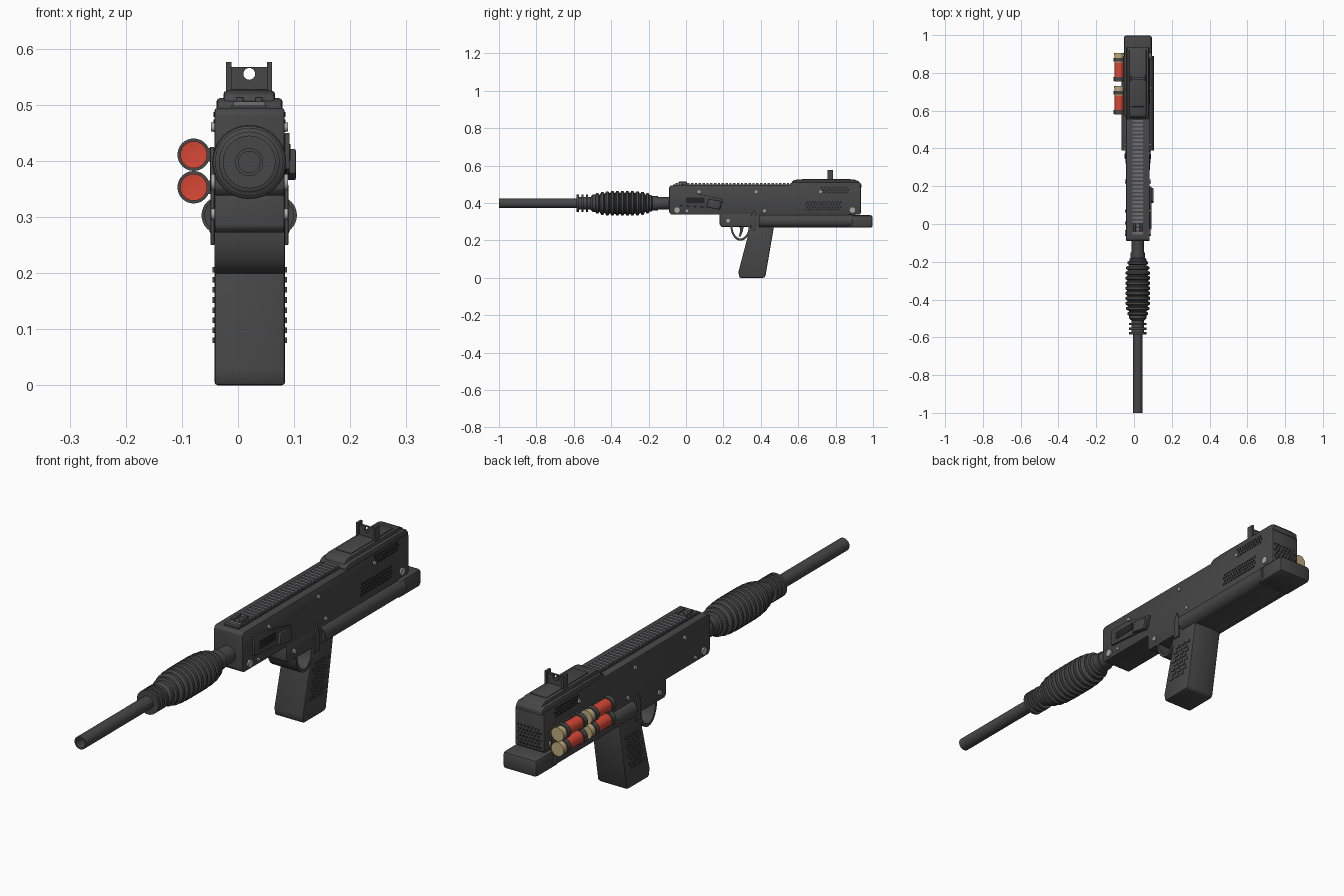
import bpy, bmesh, math
from mathutils import Matrix, Vector

cube = bpy.data.objects.get("Cube")
if cube:
    bpy.data.objects.remove(cube)


def material(name, r, g, b):
    m = bpy.data.materials.new(name)
    m.use_nodes = True
    m.diffuse_color = (r, g, b, 1)
    m.node_tree.nodes["Principled BSDF"].inputs["Base Color"].default_value = (r, g, b, 1)
    return m


GREY = material("gunmetal grey", .063, .063, .063)
BLACK = material("vent black", .018, .018, .018)
RAIL = material("rail grey", .16, .16, .17)
STEEL = material("screw steel", .4, .4, .4)
RED = material("shell red", .68, .065, .035)
TAN = material("shell tan", .52, .4, .2)

CX = 0.02            # centre plane of the gun
L, R = -.042, .083   # side faces


def finish(name, bm, mat, bevel=0):
    bmesh.ops.recalc_face_normals(bm, faces=bm.faces)
    if bevel:
        sharp = [e for e in bm.edges if e.calc_face_angle(0) > .6]
        bmesh.ops.bevel(bm, geom=sharp, offset=bevel, segments=2, profile=.5,
                        affect='EDGES', clamp_overlap=True)
    me = bpy.data.meshes.new(name)
    bm.to_mesh(me)
    bm.free()
    me.materials.append(mat)
    me.shade_smooth()
    me.set_sharp_from_angle(angle=math.radians(35))
    ob = bpy.data.objects.new(name, me)
    bpy.context.collection.objects.link(ob)
    return ob


def prism(name, pts, x0, x1, mat=GREY, bevel=0):
    """Side profile of (y, z) points extruded from x0 to x1."""
    bm = bmesh.new()
    face = bm.faces.new([bm.verts.new((x0, y, z)) for y, z in pts])
    out = bmesh.ops.extrude_face_region(bm, geom=[face])
    moved = [v for v in out["geom"] if isinstance(v, bmesh.types.BMVert)]
    bmesh.ops.translate(bm, verts=moved, vec=(x1 - x0, 0, 0))
    return finish(name, bm, mat, bevel)


def add_box(bm, x0, x1, y0, y1, z0, z1):
    mat = (Matrix.Translation(((x0 + x1) / 2, (y0 + y1) / 2, (z0 + z1) / 2))
           @ Matrix.Diagonal((x1 - x0, y1 - y0, z1 - z0, 1)))
    bmesh.ops.create_cube(bm, size=1, matrix=mat)


def box(name, *dims, mat=GREY, bevel=0):
    bm = bmesh.new()
    add_box(bm, *dims)
    return finish(name, bm, mat, bevel)


def lathe(name, profile, x, z, mat=GREY, seg=32):
    """Profile of (y, radius) points turned about a line along y."""
    bm = bmesh.new()
    vs = [bm.verts.new((x + r, y, z)) for y, r in profile]
    edges = [bm.edges.new(p) for p in zip(vs, vs[1:])]
    bmesh.ops.spin(bm, geom=vs + edges, cent=(x, 0, z), axis=(0, 1, 0),
                   angle=math.tau, steps=seg, use_duplicate=False)
    bmesh.ops.remove_doubles(bm, verts=bm.verts, dist=1e-5)
    return finish(name, bm, mat)


def add_disc(bm, pos, r, depth, axis, seg):
    rot = Vector((0, 0, 1)).rotation_difference(Vector(axis)).to_matrix().to_4x4()
    bmesh.ops.create_cone(bm, cap_ends=True, segments=seg, radius1=r, radius2=r,
                          depth=depth, matrix=Matrix.Translation(pos) @ rot)


# Barrel, collars and neck
BZ = .398
lathe("barrel", [(-.95, 0), (-.95, .019), (-1, .019), (-1, .025), (-.1, .025), (-.1, 0)], CX, BZ)
lathe("neck", [(-.21, 0), (-.21, .045), (-.185, .045), (-.18, .038), (-.15, .038),
               (-.15, .033), (-.08, .033), (-.08, 0)], CX, BZ)
for i, y in enumerate((-.585, -.56, -.535)):
    lathe(f"collar_{i + 1}", [(y, .024), (y, .047), (y + .012, .047), (y + .012, .024)], CX, BZ)
lathe("collar_sleeve", [(-.58, 0), (-.58, .034), (-.51, .034), (-.5, .046), (-.47, .046), (-.47, 0)], CX, BZ)

# Ribbed fore grip
RIBS, Y0, PITCH = 11, -.485, .0268
profile = [(Y0, 0)]
for i in range(RIBS):
    y = Y0 + i * PITCH
    r = .066 - .012 * abs(i / (RIBS - 1) * 2 - 1) ** 4
    profile += [(y, r - .01), (y + .005, r), (y + .017, r), (y + .022, r - .01)]
profile.append((profile[-1][0], 0))
lathe("fore_grip", profile, CX, BZ)

# Receiver and stepped rear cover
prism("receiver", [(-.09, .35), (-.08, .338), (.93, .338), (.935, .345), (.935, .488),
                   (.925, .494), (-.08, .494), (-.09, .485)], L, R, bevel=.005)
prism("cover_base", [(.555, .48), (.555, .503), (.575, .512), (.925, .512), (.938, .5), (.938, .48)],
      L + .004, R - .004, bevel=.006)
prism("cover_top", [(.56, .5), (.57, .519), (.59, .525), (.9, .525), (.925, .515), (.93, .5)],
      -.026, .066, bevel=.006)
box("cover_panel", -.014, .054, .62, .88, .52, .528, bevel=.003)

# Toothed top rail
box("rail_base", -.012, .052, -.07, .56, .492, .499)
bm = bmesh.new()
for i in range(30):
    y = -.055 + i * .0205
    add_box(bm, -.008, .048, y, y + .012, .495, .506)
finish("rail_teeth", bm, RAIL)
for i, x in enumerate((-.004, .03)):
    box(f"front_sight_{i + 1}", x, x + .014, -.04, .005, .5, .514, bevel=.003)

# Rear sight with a round peep hole
sight = box("rear_sight", -.012, .052, .765, .775, .52, .567)
bm = bmesh.new()
add_disc(bm, (CX, .77, .555), .0105, .1, (0, 1, 0), 24)
cutter = finish("sight_cutter", bm, GREY)
mod = sight.modifiers.new("peep_hole", 'BOOLEAN')
mod.operation, mod.object = 'DIFFERENCE', cutter
bpy.context.view_layer.objects.active = sight
bpy.ops.object.modifier_apply(modifier=mod.name)
bpy.data.objects.remove(cutter)
for side, x in (("right", -.021), ("left", .052)):
    box(f"{side}_sight_wing", x, x + .009, .757, .785, .52, .576)

# Lower frame, side tubes and butt
prism("lower_frame", [(.18, .345), (.18, .282), (.19, .272), (.87, .272), (.87, .345)], L, R, bevel=.004)
for side, x in (("right", -.031), ("left", .071)):
    lathe(f"{side}_tube", [(.4, 0), (.4, .028), (.39, .028), (.39, .034), (.89, .034), (.89, 0)], x, .303)
box("butt", -.053, .094, .855, .998, .268, .335, bevel=.012)

# Pistol grip with raised bumps
prism("grip", [(.28, .03), (.286, 0), (.418, 0), (.425, .01), (.472, .285), (.335, .285), (.33, .22)],
      L, R + .001, bevel=.006)
bm = bmesh.new()
for row in range(8):
    z = .075 + row * .018
    for col in range(3):
        y = .35 + .2 * z + (col - 1) * .03 + (row % 2) * .012 - .006
        for x in (L, R):
            add_box(bm, x - .003, x + .004, y - .01, y + .01, z, z + .01)
finish("grip_bumps", bm, GREY)

# Trigger guard strip and trigger
arc = [math.pi + i * math.pi / 14 for i in range(15)]
prism("trigger_guard", [(.292 + .054 * math.cos(a), .278 + .08 * math.sin(a)) for a in arc]
      + [(.292 + .044 * math.cos(a), .278 + .068 * math.sin(a)) for a in reversed(arc)], L, R)
prism("trigger", [(.285, .28), (.29, .25), (.282, .222), (.292, .22), (.304, .25), (.31, .28)],
      CX - .015, CX + .015)
for side, x in (("right", L - .007), ("left", R)):
    prism(f"{side}_selector", [(.345, .25), (.375, .25), (.375, .33), (.362, .36), (.348, .33)],
          x, x + .007, bevel=.002)

# Side port panel and its handle on the left
prism("port_panel", [(-.03, .385), (.185, .37), (.2, .42), (.06, .45), (-.03, .45)], R, R + .009, bevel=.002)
box("port_recess", R, R + .0105, 0, .1, .4, .43, mat=BLACK)
box("port_slide", R, R + .009, .01, .095, .403, .42)
prism("port_handle", [(.11, .377), (.18, .365), (.19, .41), (.12, .422)], R, R + .02, bevel=.003)

# Screws on both sides
bm = bmesh.new()
for y, z, r in ((-.048, .362, .015), (.89, .362, .015), (.07, .46, .008), (.375, .46, .008),
                (.42, .358, .008), (.72, .46, .008), (.005, .358, .007), (.225, .305, .01)):
    for x in (L, R):
        add_disc(bm, (x, y, z), r, .012, (1, 0, 0), 12)
finish("screws", bm, STEEL)

# Staggered vent holes on the sides and the back
bm = bmesh.new()
for y0, z0, cols, rows in ((.64, .365, 13, 4), (.725, .456, 10, 3)):
    for i in range(cols):
        for j in range(rows):
            y = y0 + (i + .5 * (j % 2)) * .015
            for x in (L, R):
                add_disc(bm, (x, y, z0 + j * .0135), .0052, .003, (1, 0, 0), 6)
for i in range(7):
    for j in range(6):
        add_disc(bm, (-.028 + (i + .5 * (j % 2)) * .015, .935, .355 + j * .0135),
                 .0052, .003, (0, 1, 0), 6)
finish("vent_holes", bm, BLACK)

# Spare shells on the right with their carrier
SX = -.079
box("shell_carrier", L - .008, L, .57, .9, .345, .425, bevel=.002)
for i, z in enumerate((.353, .411)):
    for j, y in enumerate((.58, .755)):
        tag = f"{i + 1}_{j + 1}"
        lathe(f"shell_body_{tag}", [(y + .003, 0), (y, .024), (y + .11, .024), (y + .11, 0)], SX, z, RED, 24)
        lathe(f"shell_base_{tag}", [(y + .1, 0), (y + .1, .0245), (y + .14, .0245), (y + .14, .027),
                                    (y + .15, .027), (y + .15, 0)], SX, z, TAN, 24)
        for k, b in enumerate((.003, .105)):
            lathe(f"shell_clip_{tag}_{k + 1}", [(y + b, .024), (y + b, .029), (y + b + .02, .029),
                                               (y + b + .02, .024)], SX, z, GREY, 24)
            box(f"clip_tab_{tag}_{k + 1}", SX + .022, L, y + b, y + b + .02, z - .012, z + .012)
